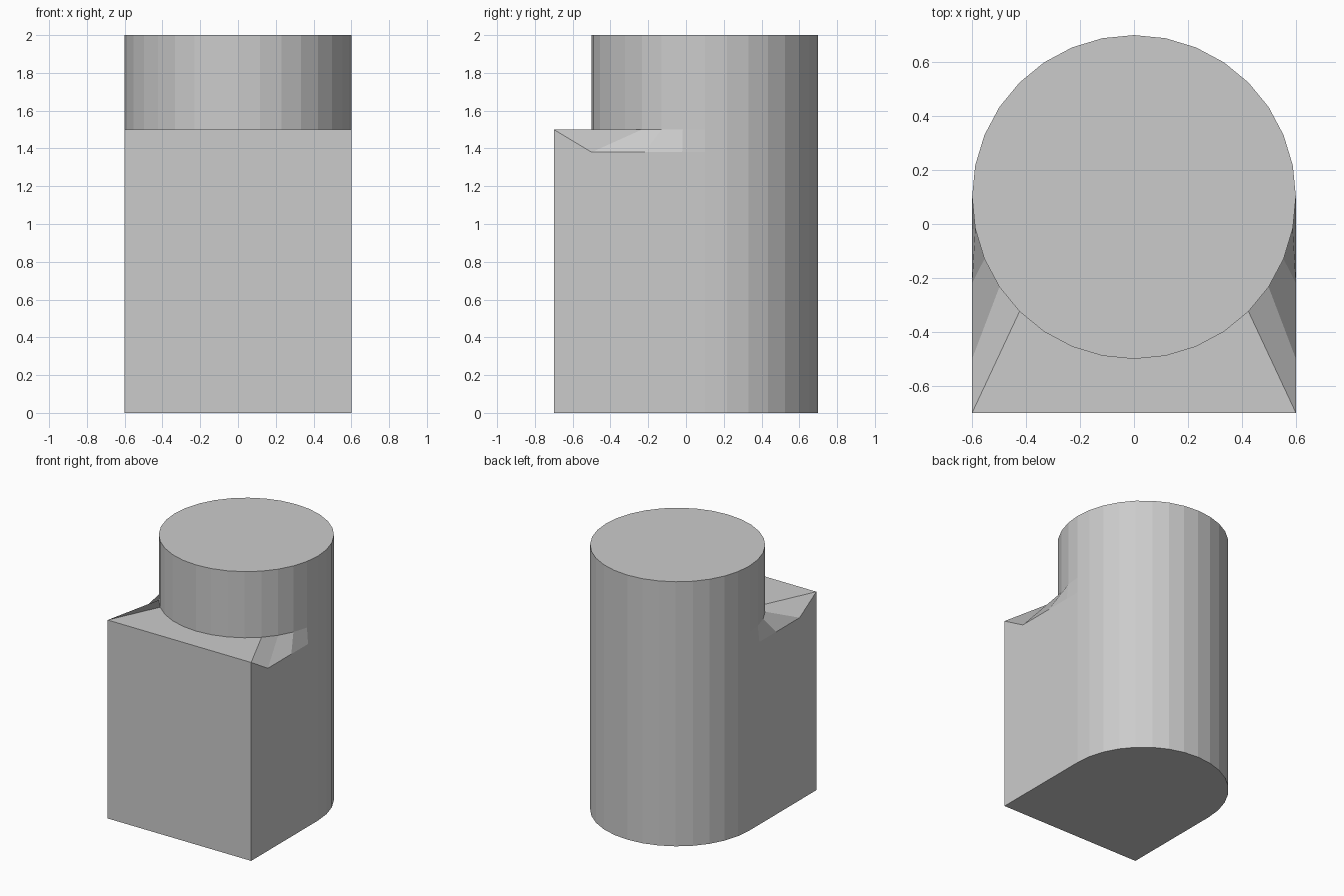
import bpy, bmesh
from math import sin, cos, radians

if "Cube" in bpy.data.objects:
    bpy.data.objects.remove(bpy.data.objects["Cube"])

R, CY, STEP = 0.6, 0.1, 11.25       # 32-sided column
W, FRONT = 0.6, -0.7                # square front block
SHELF, DIP, TOP = 1.5, 1.38, 2.0

bm = bmesh.new()


def face(points):
    return bm.faces.new([bm.verts.new(p) for p in points])


def ring(k, z):
    """Column point k on the right half: 0 = front, 8 = side, 16 = back."""
    a = radians(-90 + STEP * k)
    return (R * cos(a) if 0 < k < 16 else 0.0, CY + R * sin(a), z)


# Column: cap, exposed front collar, full-height back wall
face([ring(k, TOP) for k in range(17)])
for k in range(8):
    face([ring(k, SHELF), ring(k + 1, SHELF), ring(k + 1, TOP), ring(k, TOP)])
for k in range(8, 16):
    low = [ring(k, 0), ring(k + 1, 0), ring(k + 1, TOP), ring(k, TOP)]
    if k == 8:
        low += [ring(8, SHELF), ring(8, DIP)]
    face(low)

# Sloping facets from the collar down to the side of the block
rim = [(W, FRONT, SHELF), (W, -0.5, DIP), (W, -0.22, DIP), (W, -0.02, DIP), ring(8, DIP)]
for i in range(4):
    face([rim[i], rim[i + 1], ring(5 + i, SHELF), ring(4 + i, SHELF)])

# Block: shelf, front, side and base
face([(0, FRONT, SHELF), (W, FRONT, SHELF)] + [ring(k, SHELF) for k in range(4, -1, -1)])
face([(0, FRONT, 0), (W, FRONT, 0), (W, FRONT, SHELF), (0, FRONT, SHELF)])
face([(W, FRONT, 0), ring(8, 0)] + rim[::-1])
face([(0, FRONT, 0)] + [ring(k, 0) for k in range(16, 7, -1)] + [(W, FRONT, 0)])

# Mirror the right half to the left and weld into one solid
bmesh.ops.remove_doubles(bm, verts=bm.verts, dist=1e-4)
bmesh.ops.mirror(bm, geom=bm.verts[:] + bm.edges[:] + bm.faces[:], axis='X', merge_dist=1e-4)
bmesh.ops.remove_doubles(bm, verts=bm.verts, dist=1e-4)
bmesh.ops.recalc_face_normals(bm, faces=bm.faces)

mesh = bpy.data.meshes.new("column_block")
bm.to_mesh(mesh)
bm.free()
bpy.context.collection.objects.link(bpy.data.objects.new("column_block", mesh))
